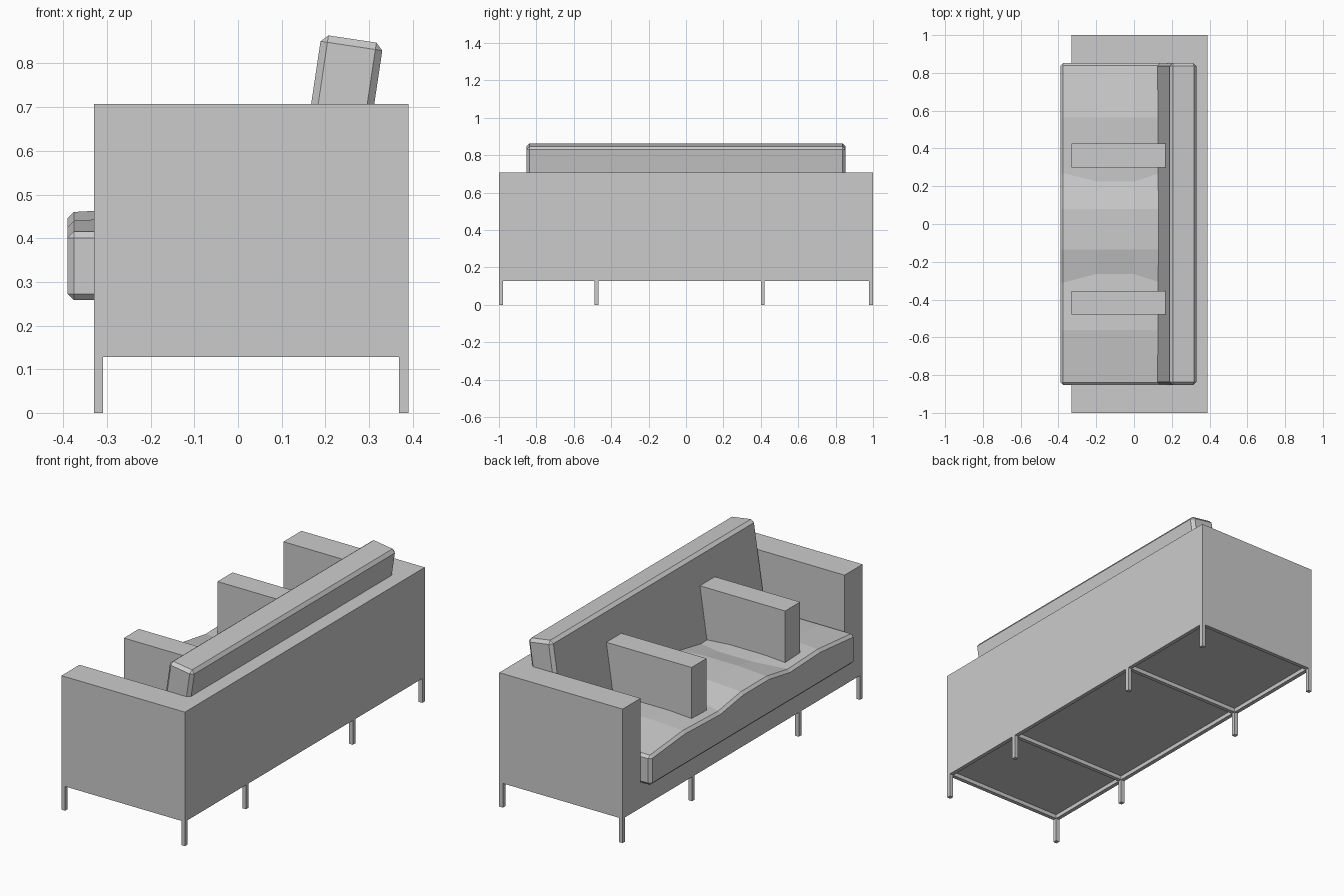
import bpy, bmesh, math
from mathutils import Vector

if "Cube" in bpy.data.objects:
    bpy.data.objects.remove(bpy.data.objects["Cube"])

grey = bpy.data.materials.new("light_grey")
grey.use_nodes = True
grey.diffuse_color = (0.6, 0.6, 0.6, 1)
grey.node_tree.nodes["Principled BSDF"].inputs["Base Color"].default_value = (0.6, 0.6, 0.6, 1)


def finish(name, bm):
    bmesh.ops.recalc_face_normals(bm, faces=bm.faces)
    mesh = bpy.data.meshes.new(name)
    bm.to_mesh(mesh)
    bm.free()
    mesh.materials.append(grey)
    obj = bpy.data.objects.new(name, mesh)
    bpy.context.collection.objects.link(obj)
    return obj


def box(name, low, high, bevel=0, centred=False):
    low, high = Vector(low), Vector(high)
    size, mid = high - low, (low + high) / 2
    bm = bmesh.new()
    bmesh.ops.create_cube(bm, size=1)
    for v in bm.verts:
        v.co = Vector(a * b for a, b in zip(v.co, size))
        if not centred:
            v.co += mid
    if bevel:
        bmesh.ops.bevel(bm, geom=bm.edges[:], offset=bevel, segments=1, affect='EDGES')
    return finish(name, bm)


FRONT, BACK = -0.33, 0.39
BASE, DECK, TOP = 0.149, 0.26, 0.707
ARM = 0.85
TUBE = 0.021

# Upholstered shell: a block with the seating space cut out
shell = box("sofa_shell", (FRONT, -1, BASE), (BACK, 1, TOP))
cutter = box("seat_space_cutter", (-0.6, -ARM, DECK), (0.25, ARM, 1))
cutter.hide_render = True
cut = shell.modifiers.new("seat_space", 'BOOLEAN')
cut.operation = 'DIFFERENCE'
cut.solver = 'EXACT'
cut.object = cutter
bpy.context.view_layer.objects.active = shell
shell.select_set(True)
bpy.ops.object.modifier_apply(modifier=cut.name)
bpy.data.objects.remove(cutter)

# Tube frame and legs under the shell
for side, x in (("front", FRONT), ("back", BACK - TUBE)):
    box(side + "_rail", (x, -1, BASE - TUBE), (x + TUBE, 1, BASE))
for i, y in enumerate((-1, -0.49, 0.4, 1 - TUBE)):
    box(f"cross_rail_{i + 1}", (FRONT + TUBE, y, BASE - TUBE), (BACK - TUBE, y + TUBE, BASE))
    for side, x in (("front", FRONT), ("back", BACK - TUBE)):
        box(f"{side}_leg_{i + 1}", (x, y, 0), (x + TUBE, y + TUBE, BASE - TUBE))

# Two dividers between the seats
for side, y in (("left", 0.3), ("right", -0.48)):
    box(side + "_divider", (FRONT, y, DECK), (0.2, y + 0.125, TOP))

# Leaning back cushion
tilt, height = math.radians(8.5), 0.5
cushion = box("back_cushion", (-0.0715, -0.852, -height / 2), (0.0715, 0.852, height / 2),
              bevel=0.016, centred=True)
cushion.rotation_euler.y = tilt
cushion.location = (0.262 - math.sin(tilt) * height / 2, 0, 0.856 - math.cos(tilt) * height / 2)

# Wavy seat cushion: bevelled sections lofted along its length
X0, X1, Z0, B = -0.39, 0.155, 0.258, 0.014
sections = [(-0.838, 0.415), (-0.56, 0.44), (-0.31, 0.43), (-0.135, 0.46),
            (0.08, 0.46), (0.27, 0.43), (0.565, 0.44), (0.838, 0.415)]


def section(y, top):
    crown = 0.01 if abs(y) < 0.8 else 0
    fold = -math.copysign(0.045, y) if top == 0.43 else 0
    outline = [(X0 + B, Z0), (X0, Z0 + B), (X0, top - B), (X0 + B, top),
               (-0.2, top + crown), (0, top + crown), (X1 - B, top),
               (X1, top - B), (X1, Z0 + B), (X1 - B, Z0)]
    return [Vector((x, y + (fold if -0.3 < x < 0.1 else 0), z)) for x, z in outline]


def end_section(y, top):
    points = section(y, top)
    for p in points:
        p.x = min(max(p.x, X0 + B), X1 - B)
        p.z = min(max(p.z, Z0 + B), top - B)
        p.y = math.copysign(0.852, y)
    return points


rings = [section(y, z) for y, z in sections]
rings = [end_section(*sections[0])] + rings + [end_section(*sections[-1])]
bm = bmesh.new()
rings = [[bm.verts.new(p) for p in ring] for ring in rings]
for a, b in zip(rings, rings[1:]):
    for i in range(len(a)):
        j = (i + 1) % len(a)
        bm.faces.new((a[i], a[j], b[j], b[i]))
bm.faces.new(rings[0])
bm.faces.new(rings[-1])
bmesh.ops.remove_doubles(bm, verts=bm.verts, dist=0.0005)
finish("seat_cushion", bm)
